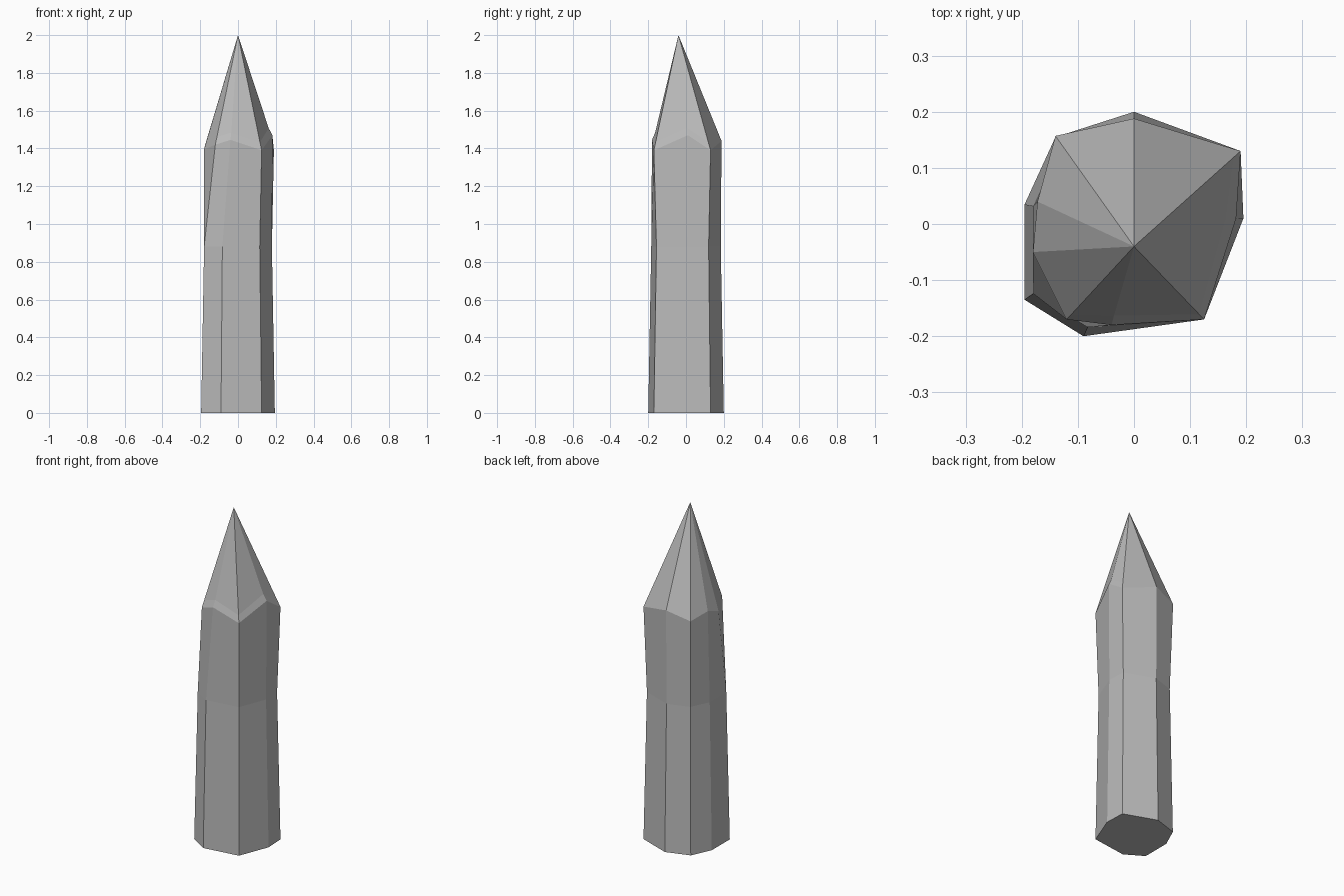
import bpy
import bmesh
from mathutils import Vector

# Remove the default cube if present
default_cube = bpy.data.objects.get("Cube")
if default_cube:
    bpy.data.objects.remove(default_cube, do_unlink=True)


def make_material(name, color):
    material = bpy.data.materials.new(name)
    material.use_nodes = True
    material.diffuse_color = color
    shader = next(n for n in material.node_tree.nodes if n.type == "BSDF_PRINCIPLED")
    shader.inputs["Base Color"].default_value = color
    return material


def bridge(bm, lower, upper):
    """Join two rings of equal length with a band of quads."""
    count = len(lower)
    for i in range(count):
        j = (i + 1) % count
        bm.faces.new((lower[i], lower[j], upper[j], upper[i]))


# Rough-hewn outline of the foot, counter-clockwise from the back;
# the doubled corner opens into two corners at the shoulder
foot_outline = [
    (0, .2), (-.14, .155), (-.195, .035), (-.195, -.135), (-.195, -.135),
    (-.09, -.2), (.125, -.17), (.195, .01), (.19, .13),
]
# Uneven shoulder where the sharpened point starts
shoulder_outline = [
    (0, .188, 1.44), (-.14, .157, 1.4), (-.172, .04, 1.425),
    (-.18, -.05, 1.395), (-.12, -.17, 1.42), (-.04, -.18, 1.445),
    (.125, -.17, 1.39), (.182, .01, 1.47), (.19, .13, 1.39),
]
tip = Vector((0, -.04, 2))
waist_height = .88
waist_scale = .92

foot = [Vector((x, y, 0)) for x, y in foot_outline]
waist = [Vector((x * waist_scale, y * waist_scale, waist_height)) for x, y in foot_outline]
shoulder = [Vector(p) for p in shoulder_outline]

# Narrow chopped band just above the shoulder, cut deeper at the extra corners
band = [p.lerp(tip, .07) for p in shoulder]
for i in (5, 7):
    band[i].x *= .96
    band[i].y *= .96

# Stake: shaft, chopped band, point and flat foot
bm = bmesh.new()
rings = [[bm.verts.new(p) for p in ring] for ring in (foot, waist, shoulder, band)]
for lower, upper in zip(rings, rings[1:]):
    bridge(bm, lower, upper)
top_vertex = bm.verts.new(tip)
last = rings[-1]
for i, vertex in enumerate(last):
    bm.faces.new((vertex, last[(i + 1) % len(last)], top_vertex))
bm.faces.new(list(reversed(rings[0])))
bmesh.ops.remove_doubles(bm, verts=bm.verts[:], dist=.0005)
bmesh.ops.recalc_face_normals(bm, faces=bm.faces[:])

mesh = bpy.data.meshes.new("sharpened_stake")
bm.to_mesh(mesh)
bm.free()
mesh.materials.append(make_material("plain grey", (.5, .5, .5, 1)))
stake = bpy.data.objects.new("sharpened_stake", mesh)
bpy.context.collection.objects.link(stake)
